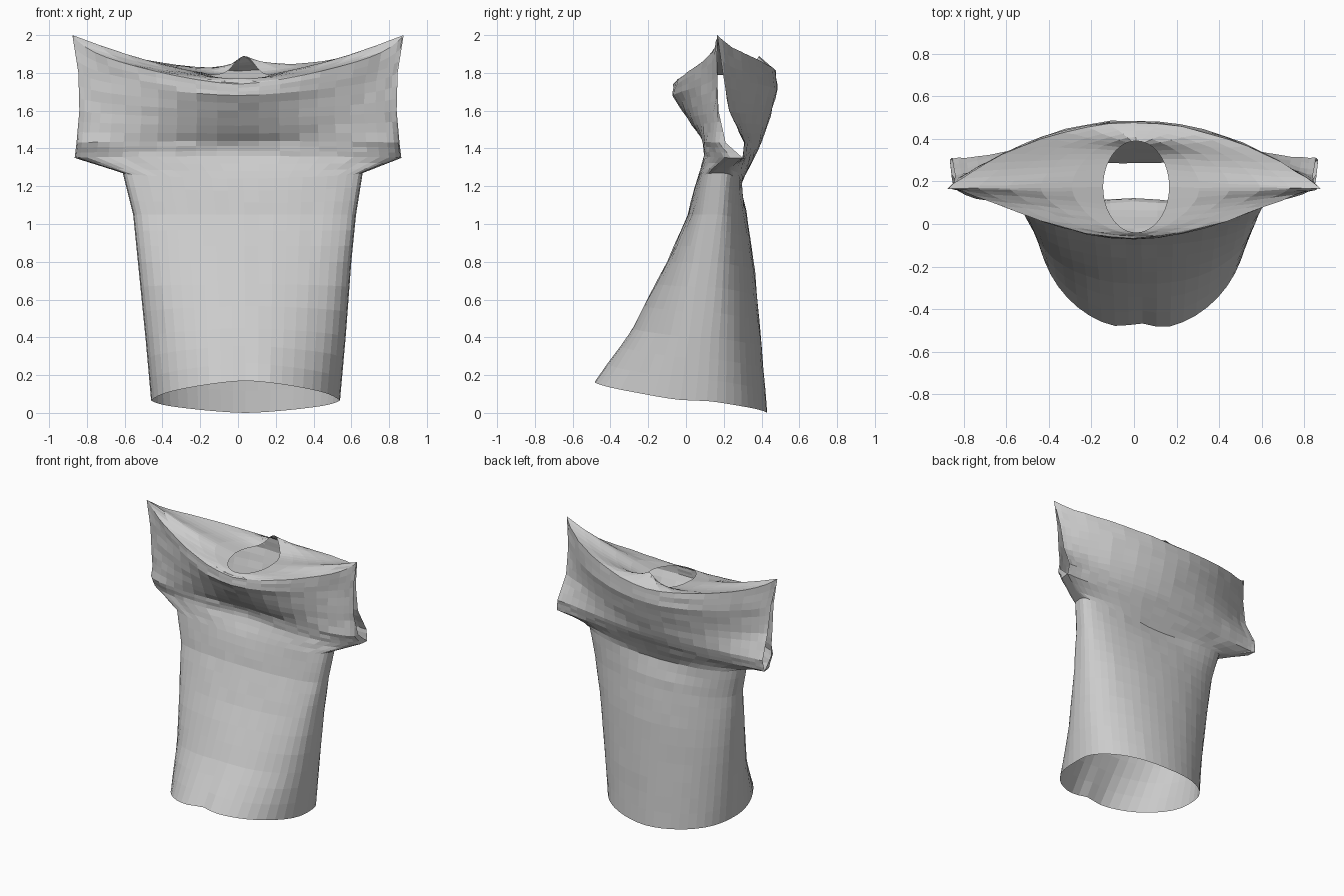
import bpy, bmesh, math, random

random.seed(4)
cube = bpy.data.objects.get("Cube")
if cube:
    bpy.data.objects.remove(cube)

# Cloth colour
cloth = bpy.data.materials.new("grey_cloth")
cloth.use_nodes = True
GREY = (0.6, 0.6, 0.6, 1)
cloth.diffuse_color = GREY
cloth.node_tree.nodes["Principled BSDF"].inputs["Base Color"].default_value = GREY

# Cross-sections from hem to shoulder line:
# z front, z side, z back, centre x, half width, side y, opening, front y, front power, back y, back power
SECTIONS = [
    (.17, .065, 0, .04, .5, .05, 0, -.5, .95, .43, .9),
    (.45, .4, .35, .04, .53, .08, 0, -.285, .85, .4, .9),
    (.8, .8, .75, .035, .565, .13, 0, -.1, .65, .365, .9),
    (1.05, 1.05, 1, .035, .59, .165, 0, .01, .5, .33, .85),
    (1.24, 1.27, 1.2, .025, .635, .19, 0, .055, .45, .315, .75),
    (1.36, 1.35, 1.34, 0, .865, .3, 0, .07, .65, .36, 4),
    (1.44, 1.43, 1.43, 0, .855, .26, .05, .07, .65, .4, 3.5),
    (1.56, 1.6, 1.57, 0, .84, .2, .028, .005, 2, .445, 2.6),
    (1.68, 1.8, 1.71, 0, .845, .18, .015, -.07, 3, .487, 2),
    (1.74, 2, 1.81, 0, .877, .165, 0, -.065, 3, .475, 1.9),
]
COLS, STEPS, RINGS = 24, 3, 5


def lerp(a, b, t):
    return tuple(p + (q - p) * t for p, q in zip(a, b))


def bump(value, centre, width):
    return math.exp(-((value - centre) / width) ** 2)


def panel_point(sec, u, back):
    """Point on the front or back panel, u running across from -1 to 1."""
    zf, zs, zb, cx, half, ys, gap, yf, pf, yb, pb = sec
    s, c = math.sin(u * math.pi / 2), max(0, math.cos(u * math.pi / 2))
    x = cx + half * s
    z0, y0, power, side = (zb, yb, pb, ys + gap) if back else (zf, yf, pf, ys - gap)
    y = side + (y0 - side) * c ** power
    # Edges climb gently and flick up at the corners
    z = z0 + (zs - z0) * (.75 * abs(s) ** 1.5 + .25 * abs(s) ** 12)
    if back:  # hollow under the draped back
        y -= .03 * bump(x, 0, .3) * bump(z, 1.2, .1)
    else:  # hollow under the draped chest, and a soft fold at the hem
        y += .05 * bump(x, 0, .3) * bump(z, 1.38, .1)
        y += .05 * max(0, 1 - 2 * z) * bump(x, .03, .08)
    return x, y, z


def neck_point(u, back):
    """Point on the neck hole edge, with a raised peak at the back."""
    a = u * math.pi / 2
    y = .175 + .215 * math.cos(a) * (1 if back else -1)
    peak = .1 * bump(u, .1, .3) if back else -.02 * math.cos(a)
    return .01 + .155 * math.sin(a), y, 1.79 + peak


def add_grid(bm, rows):
    grid = [[bm.verts.new(p) for p in row] for row in rows]
    for low, high in zip(grid, grid[1:]):
        for i in range(len(low) - 1):
            bm.faces.new((low[i], low[i + 1], high[i + 1], high[i]))


bm = bmesh.new()
across = [2 * i / COLS - 1 for i in range(COLS + 1)]
levels = [lerp(a, b, k / STEPS) for a, b in zip(SECTIONS, SECTIONS[1:]) for k in range(STEPS)]
levels.append(SECTIONS[-1])

for back in (False, True):
    # Body and sleeve panel
    add_grid(bm, [[panel_point(sec, u, back) for u in across] for sec in levels])
    # Sagging shoulder cloth from the top edge in to the neck
    rows = []
    for k in range(RINGS + 1):
        t = k / RINGS
        row = []
        for u in across:
            x, y, z = lerp(panel_point(SECTIONS[-1], u, back), neck_point(u, back), t)
            row.append((x, y, z - .02 * math.sin(math.pi * t) * abs(u)))
        rows.append(row)
    add_grid(bm, rows)

# Sew the seams together, then crumple the cloth slightly inside its open edges
bmesh.ops.remove_doubles(bm, verts=bm.verts[:], dist=.0005)
for v in bm.verts:
    if not v.is_boundary:
        amount = .004 if v.co.z > 1.3 else .002
        v.co.y += random.uniform(-amount, amount)
bmesh.ops.recalc_face_normals(bm, faces=bm.faces[:])

mesh = bpy.data.meshes.new("shirt")
bm.to_mesh(mesh)
bm.free()
mesh.materials.append(cloth)
shirt = bpy.data.objects.new("shirt", mesh)
bpy.context.collection.objects.link(shirt)
